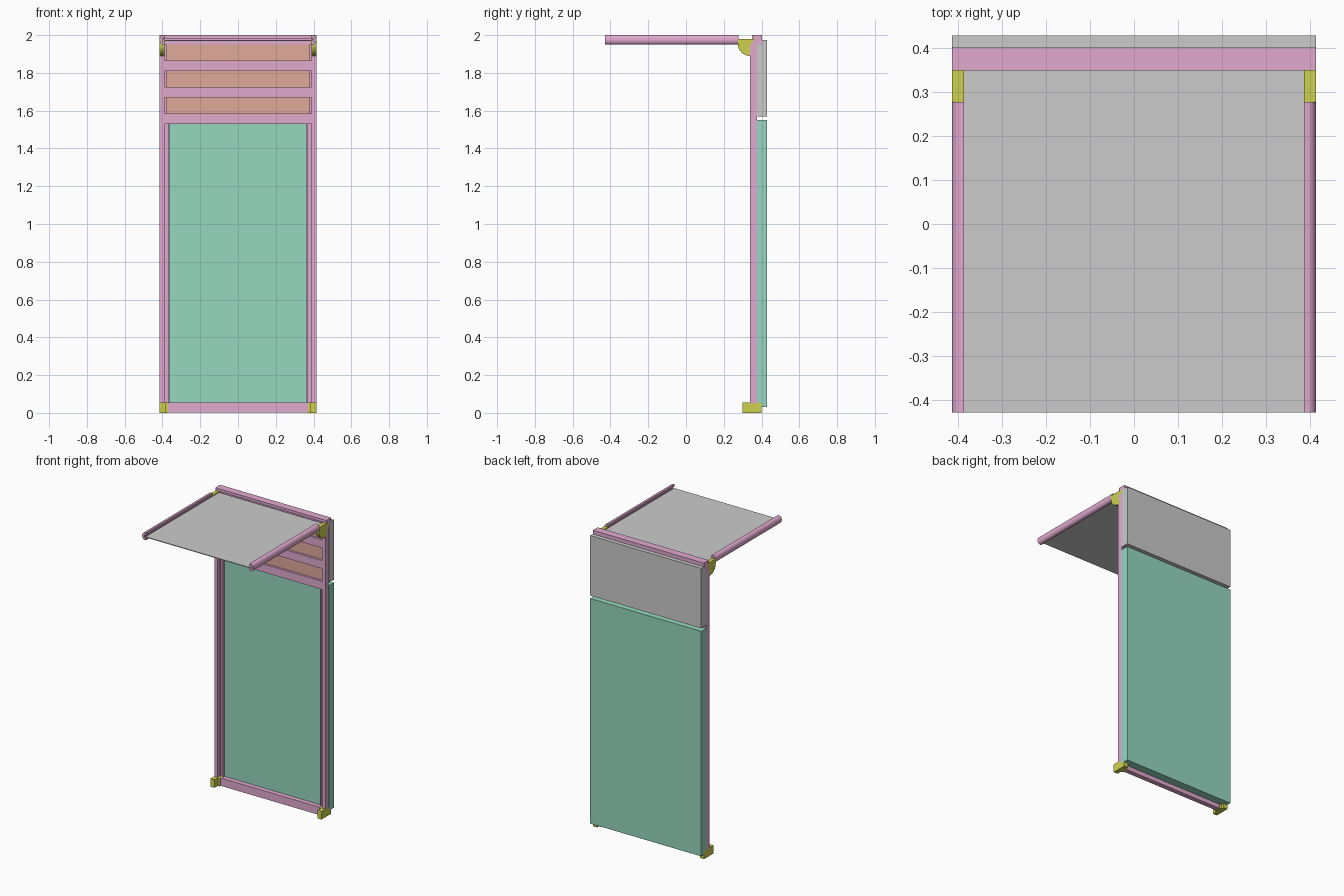
import bpy, bmesh, math

if "Cube" in bpy.data.objects:
    bpy.data.objects.remove(bpy.data.objects["Cube"])


def material(name, rgb):
    m = bpy.data.materials.new(name)
    m.diffuse_color = (*rgb, 1)
    m.use_nodes = True
    m.node_tree.nodes["Principled BSDF"].inputs["Base Color"].default_value = m.diffuse_color
    return m


PINK = material("pink_frame", (0.75, 0.40, 0.62))
YELLOW = material("yellow_joint", (0.62, 0.64, 0.08))
GREEN = material("green_panel", (0.30, 0.68, 0.52))
ORANGE = material("orange_panel", (0.75, 0.40, 0.33))


def extrude(name, pts, axis, a, b, mat=None, smooth=False):
    """Extrude a 2D outline from a to b; the outline uses the other two axes in order."""
    def place(p, t):
        v = list(p)
        v.insert("xyz".index(axis), t)
        return v
    bm = bmesh.new()
    lo = [bm.verts.new(place(p, a)) for p in pts]
    hi = [bm.verts.new(place(p, b)) for p in pts]
    bm.faces.new(lo)
    bm.faces.new(hi)
    for i in range(len(pts)):
        j = (i + 1) % len(pts)
        bm.faces.new((lo[i], lo[j], hi[j], hi[i]))
    bmesh.ops.recalc_face_normals(bm, faces=bm.faces)
    me = bpy.data.meshes.new(name)
    bm.to_mesh(me)
    bm.free()
    ob = bpy.data.objects.new(name, me)
    bpy.context.collection.objects.link(ob)
    if mat:
        me.materials.append(mat)
    if smooth:
        bpy.ops.object.select_all(action='DESELECT')
        ob.select_set(True)
        bpy.context.view_layer.objects.active = ob
        bpy.ops.object.shade_smooth_by_angle(angle=math.radians(35))
    return ob


def box(name, x, y, z, mat=None):
    return extrude(name, [(x[0], y[0]), (x[1], y[0]), (x[1], y[1]), (x[0], y[1])],
                   "z", z[0], z[1], mat)


def mirror(ob):
    ob.modifiers.new("mirror", 'MIRROR')
    return ob


def arc(cx, cy, rx, ry, a0, a1, n=10):
    return [(cx + rx * math.cos(math.radians(a0 + (a1 - a0) * i / n)),
             cy + ry * math.sin(math.radians(a0 + (a1 - a0) * i / n))) for i in range(n + 1)]


# Upright posts with a stepped channel facing inwards
post = [(0.415, 0.34), (0.39, 0.34), (0.39, 0.362), (0.383, 0.362), (0.383, 0.367),
        (0.368, 0.367), (0.368, 0.358), (0.362, 0.358), (0.362, 0.375), (0.415, 0.375)]
mirror(extrude("post", post, "z", 0.05, 1.95, PINK))

# Feet and bottom rail
mirror(box("foot", (0.385, 0.415), (0.30, 0.40), (0, 0.055), YELLOW))
mirror(box("foot_tongue", (0.37, 0.385), (0.335, 0.38), (0, 0.055), YELLOW))
box("bottom_rail", (-0.37, 0.37), (0.342, 0.375), (0.002, 0.055), PINK)

# Cross rails and the infill panels between them
for i in range(3):
    z = 1.53 + 0.14 * i
    box("cross_rail", (-0.39, 0.39), (0.343, 0.375), (z, z + 0.055), PINK)
    box("infill_panel", (-0.38, 0.38), (0.357, 0.366), (z + 0.055, z + 0.14), ORANGE)

# Top rail, a channel with a groove in its front face
rail = [(0.35, 1.95), (0.402, 1.95), (0.402, 2.0), (0.35, 2.0),
        (0.35, 1.982), (0.36, 1.982), (0.36, 1.968), (0.35, 1.968)]
extrude("top_rail", rail, "x", -0.415, 0.415, PINK)

# Corner brackets with a rounded lower front
bracket = [(0.375, 1.89), (0.375, 1.98), (0.275, 1.98)] + arc(0.34, 1.95, 0.065, 0.06, 180, 270)
mirror(extrude("corner_bracket", bracket, "x", 0.388, 0.415, YELLOW, True))

# Roof side bars, rounded outside and grooved inside
bar = [(0.387, 1.95)] + arc(0.397, 1.975, 0.018, 0.025, -90, 90, 12) + [
    (0.387, 2.0), (0.387, 1.984), (0.398, 1.984), (0.398, 1.966), (0.387, 1.966)]
mirror(extrude("roof_side_bar", bar, "y", -0.43, 0.278, PINK, True))

# Roof sheet
box("roof_sheet", (-0.39, 0.39), (-0.43, 0.352), (1.969, 1.974))

# Rear panels
box("rear_door_panel", (-0.415, 0.415), (0.376, 0.43), (0.03, 1.55), GREEN)
box("rear_upper_panel", (-0.415, 0.415), (0.376, 0.43), (1.57, 1.975))
